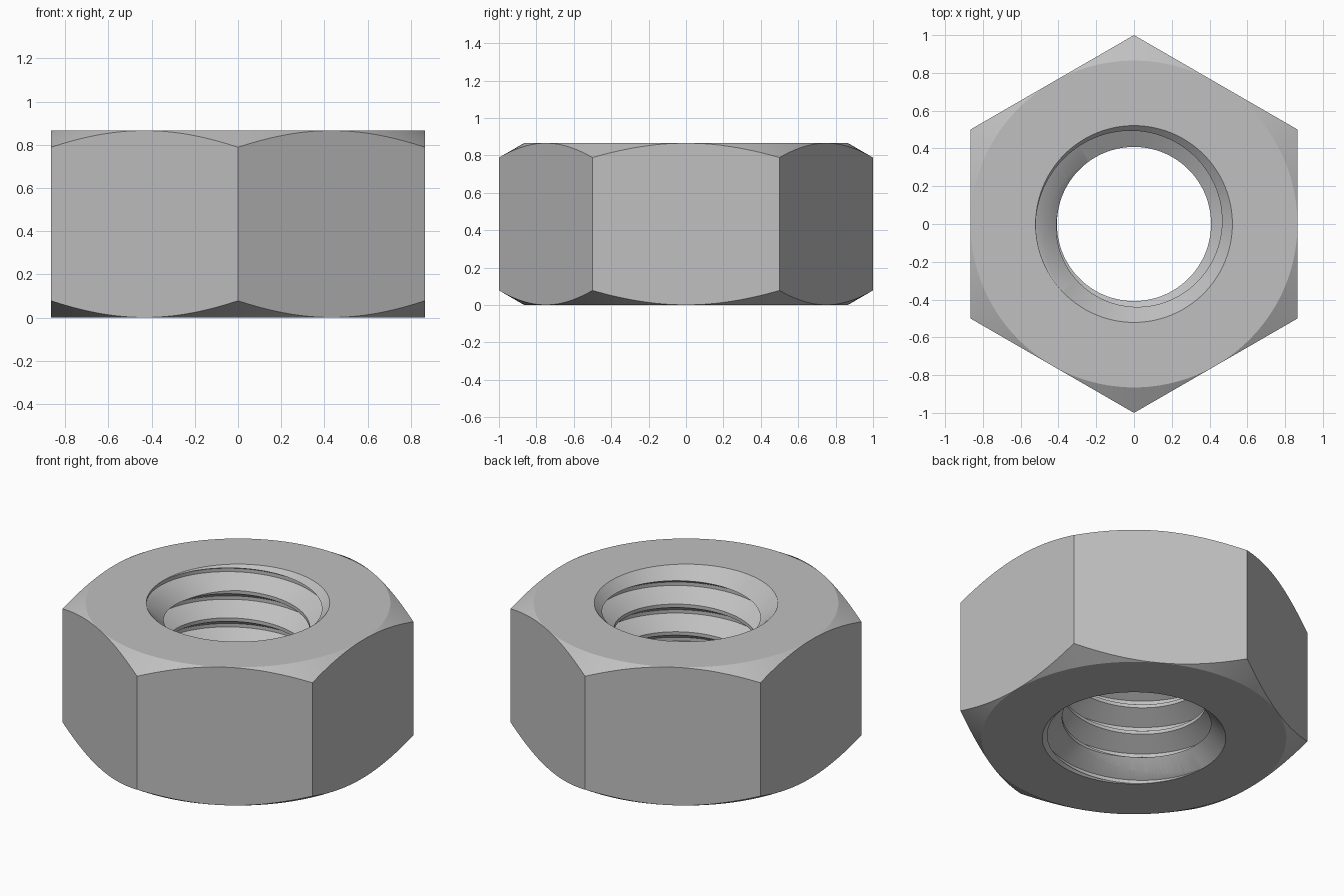
import bpy, bmesh
from math import pi, cos, sin, tan, radians, sqrt

cube = bpy.data.objects.get("Cube")
if cube:
    bpy.data.objects.remove(cube, do_unlink=True)

APOTHEM = sqrt(3) / 2
HEIGHT = APOTHEM
PITCH = HEIGHT / 5
MAJOR, MINOR = 0.52, 0.408
SEGMENTS = 144

steel = bpy.data.materials.new("steel_grey")
steel.use_nodes = True
colour = (0.53, 0.53, 0.53, 1)
steel.diffuse_color = colour
steel.node_tree.nodes["Principled BSDF"].inputs["Base Color"].default_value = colour


def finish(bm, name):
    bmesh.ops.recalc_face_normals(bm, faces=bm.faces[:])
    mesh = bpy.data.meshes.new(name)
    bm.to_mesh(mesh)
    bm.free()
    mesh.materials.append(steel)
    obj = bpy.data.objects.new(name, mesh)
    bpy.context.collection.objects.link(obj)
    return obj


def lathe(name, profile, sides, start=0.0):
    """Solid of revolution from (radius, z) points, with flat end caps."""
    bm = bmesh.new()
    rings = []
    for r, z in profile:
        angles = [start + 2 * pi * i / sides for i in range(sides)]
        rings.append([bm.verts.new((r * cos(a), r * sin(a), z)) for a in angles])
    for low, high in zip(rings, rings[1:]):
        for i in range(sides):
            j = (i + 1) % sides
            bm.faces.new((low[i], low[j], high[j], high[i]))
    bm.faces.new(rings[0])
    bm.faces.new(rings[-1])
    return finish(bm, name)


def thread_core(name):
    """Solid right-handed screw used to cut the threaded bore."""
    flat = PITCH / 8
    flank = PITCH / 2 - flat
    profile = [(MAJOR, 0), (MINOR, flank), (MINOR, flank + flat), (MAJOR, 2 * flank + flat)]
    steps = 9 * SEGMENTS
    bm = bmesh.new()
    rows = []
    for k in range(steps + 1):
        a = 2 * pi * k / SEGMENTS
        base = PITCH * (k / SEGMENTS - 2.5)
        rows.append([bm.verts.new((r * cos(a), r * sin(a), base + z)) for r, z in profile])
    for k in range(steps):
        here, there = rows[k][:], rows[k + 1][:]
        if k + 1 + SEGMENTS <= steps:
            here.append(rows[k + SEGMENTS][0])
            there.append(rows[k + 1 + SEGMENTS][0])
        for j in range(len(here) - 1):
            bm.faces.new((here[j], there[j], there[j + 1], here[j + 1]))
    # Close both ends with fans to the axis
    bottom = bm.verts.new((0, 0, -2.5 * PITCH))
    top = bm.verts.new((0, 0, 7.5 * PITCH))
    for edge in [e for e in bm.edges if e.is_boundary]:
        a, b = edge.verts
        bm.faces.new((a, b, bottom if a.co.z < HEIGHT / 2 else top))
    bmesh.ops.triangulate(bm, faces=bm.faces[:])
    return finish(bm, name)


def combine(target, cutter, operation):
    mod = target.modifiers.new(cutter.name, 'BOOLEAN')
    mod.operation = operation
    mod.solver = 'EXACT'
    mod.object = cutter
    bpy.context.view_layer.objects.active = target
    bpy.ops.object.modifier_apply(modifier=mod.name)
    bpy.data.objects.remove(cutter, do_unlink=True)


# Hexagonal body with a corner pointing to the front
nut = lathe("hex_nut", [(1, 0), (1, HEIGHT)], 6, pi / 2)

# Conical chamfer on the corners, top and bottom
rim, wide, over = APOTHEM - 0.001, 1.2, 0.05
rise = (wide - rim) * tan(radians(30))
inset = rim - over / tan(radians(30))
envelope = lathe("chamfer_envelope", [(inset, -over), (wide, rise),
                 (wide, HEIGHT - rise), (inset, HEIGHT + over)], 2 * SEGMENTS)
combine(nut, envelope, 'INTERSECT')

# Threaded bore
combine(nut, thread_core("thread_cutter"), 'DIFFERENCE')

# Countersinks at both mouths of the bore
mouth = MAJOR + 0.001
for name, z, way in (("top_countersink", HEIGHT, 1), ("bottom_countersink", 0, -1)):
    sink = lathe(name, [(mouth - 0.2, z - 0.2 * way), (mouth + 0.1, z + 0.1 * way)], SEGMENTS)
    combine(nut, sink, 'DIFFERENCE')

bpy.ops.object.select_all(action='DESELECT')
nut.select_set(True)
bpy.context.view_layer.objects.active = nut
bpy.ops.object.shade_smooth_by_angle(angle=radians(20))
